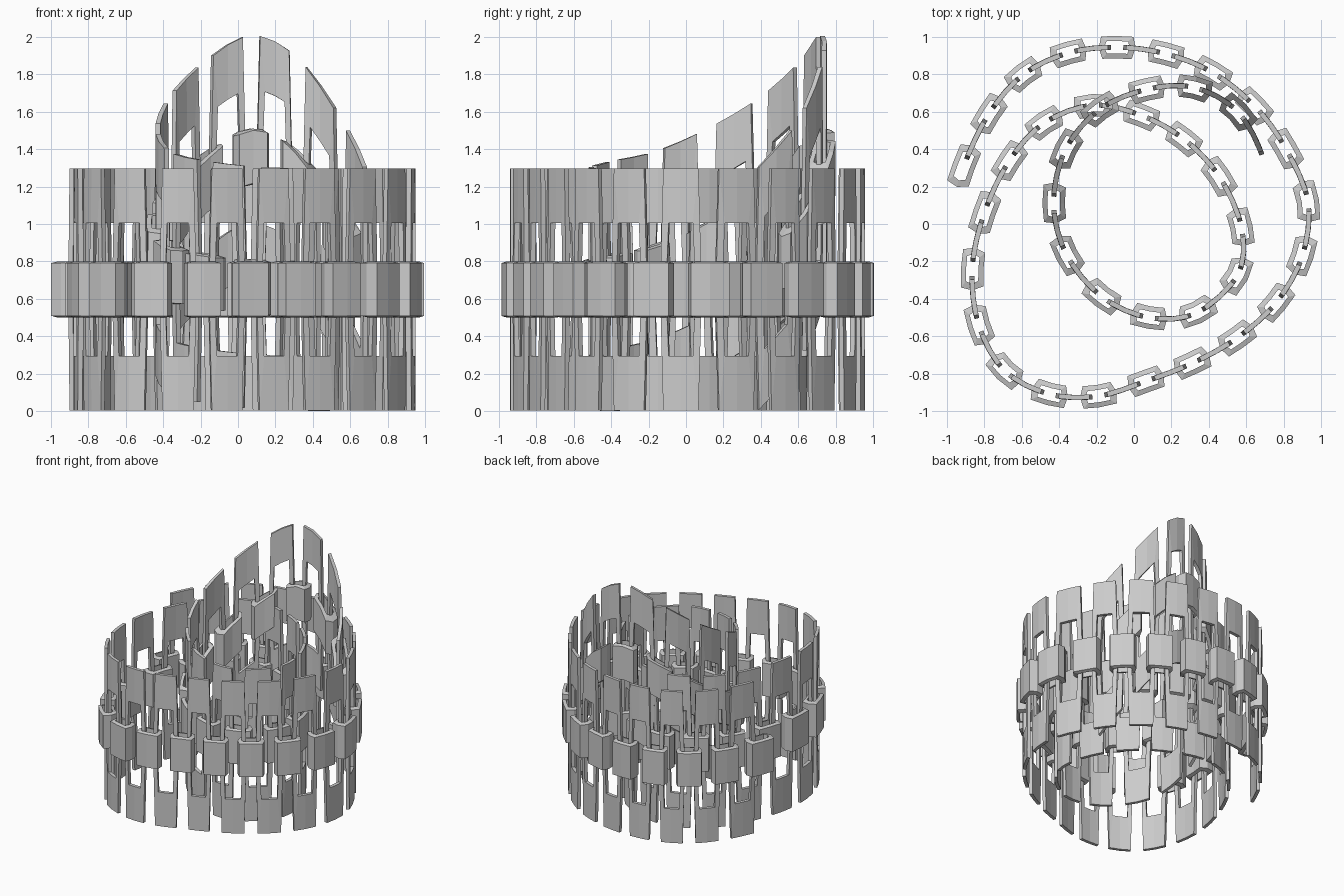
import bpy, bmesh
from mathutils import Vector

if "Cube" in bpy.data.objects:
    bpy.data.objects.remove(bpy.data.objects["Cube"])

# Spiral path: one point per flat link, plus one extra point past each end
XY = [(-1.0, .01), (-.91, .31), (-.775, .59), (-.59, .80), (-.35, .915), (-.09, .945),
      (.17, .91), (.42, .81), (.645, .63), (.81, .405), (.93, .12), (.90, -.17),
      (.76, -.42), (.55, -.61), (.31, -.745), (.065, -.84), (-.19, -.92), (-.45, -.91),
      (-.69, -.785), (-.83, -.54), (-.865, -.24), (-.80, .06), (-.665, .34), (-.48, .54),
      (-.22, .635), (.04, .58), (.265, .455), (.455, .255), (.575, -.02), (.555, -.27),
      (.335, -.475), (.08, -.50), (-.17, -.39), (-.36, -.165), (-.43, .11), (-.365, .40),
      (-.18, .615), (.07, .72), (.32, .73), (.555, .60), (.695, .335), (.72, .05)]
# The inner end of the chain climbs and drops again
Z_END = [.66, .69, .74, .86, 1.03, 1.22, 1.36, 1.24, .91, .60, .3]
Z = [.65] * (len(XY) - len(Z_END)) + Z_END
PATH = [Vector((x, y, z)) for (x, y), z in zip(XY, Z)]


def path_point(u):
    """Catmull-Rom position and sideways direction at link number u."""
    i = max(0, min(int(u), len(PATH) - 2))
    t = u - i
    b, c = PATH[i], PATH[i + 1]
    a = PATH[i - 1] if i else 2 * b - c
    d = PATH[i + 2] if i + 2 < len(PATH) else 2 * c - b
    k1, k2, k3 = (c - a) / 2, (2 * a - 5 * b + 4 * c - d) / 2, (3 * b - a - 3 * c + d) / 2
    p = b + k1 * t + k2 * t * t + k3 * t ** 3
    tan = k1 + 2 * k2 * t + 3 * k3 * t * t
    return p, Vector((-tan.y, tan.x, 0)).normalized()


def outline(half, end, wide):
    """Elongated hexagon with blunt ends and a mid point on each long side."""
    return [(half, 0), (end, wide), (0, wide), (-end, wide),
            (-half, 0), (-end, -wide), (0, -wide), (end, -wide)]


OUTER = outline(.375, .315, 1)
INNER = outline(.262, .215, .55)


def link(name, u0, upright):
    """Closed link bent along the path, lying flat or standing upright."""
    bm = bmesh.new()
    rings = []
    for prof, depth, sign in ((OUTER, .94, 1), (OUTER, .94, -1), (INNER, 1, -1), (INNER, 1, 1)):
        ring = []
        for s, w in prof:
            p, n = path_point(u0 + s)
            side, up = (depth * sign * .014, w * .648) if upright else (w * .06, depth * sign * .15)
            ring.append(bm.verts.new(p + n * side + Vector((0, 0, up))))
        rings.append(ring)
    for k in range(4):
        a, b = rings[k], rings[(k + 1) % 4]
        for j in range(8):
            m = (j + 1) % 8
            bm.faces.new((a[j], a[m], b[m], b[j]))
    bmesh.ops.recalc_face_normals(bm, faces=bm.faces)
    mesh = bpy.data.meshes.new(name)
    bm.to_mesh(mesh)
    bm.free()
    bpy.context.collection.objects.link(bpy.data.objects.new(name, mesh))


# Alternate flat rings and tall upright plates along the spiral
for i in range(1, 40):
    link(f"flat_link_{i:02d}", i, False)
    link(f"upright_link_{i:02d}", i + .5, True)
